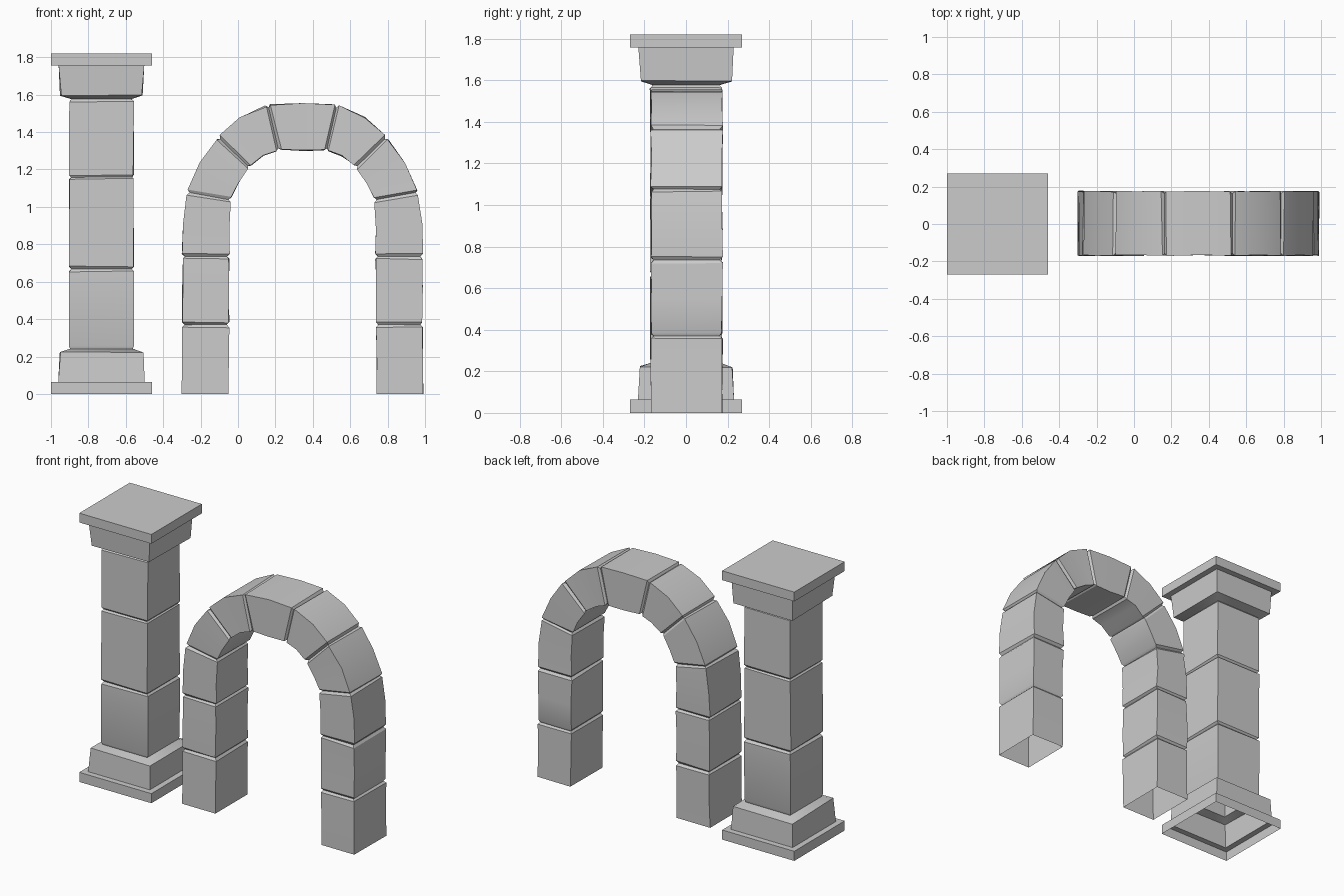
import bpy, bmesh, math, random
from mathutils import Vector

if "Cube" in bpy.data.objects:
    bpy.data.objects.remove(bpy.data.objects["Cube"])

random.seed(4)


def wobble(v, amount):
    return Vector([c + random.uniform(-amount, amount) for c in v])


def loft(name, rings, cap_top=False):
    """Skin a list of four-cornered rings into an open-bottomed shell."""
    bm = bmesh.new()
    loops = [[bm.verts.new(p) for p in ring] for ring in rings]
    for a, b in zip(loops, loops[1:]):
        for i in range(4):
            j = (i + 1) % 4
            bm.faces.new((a[i], a[j], b[j], b[i]))
    if cap_top:
        bm.faces.new(loops[-1])
    bmesh.ops.recalc_face_normals(bm, faces=bm.faces)
    mesh = bpy.data.meshes.new(name)
    bm.to_mesh(mesh)
    bm.free()
    ob = bpy.data.objects.new(name, mesh)
    bpy.context.collection.objects.link(ob)
    bpy.ops.object.select_all(action='DESELECT')
    ob.select_set(True)
    bpy.context.view_layer.objects.active = ob
    bpy.ops.object.shade_smooth_by_angle(angle=math.radians(30))
    return ob


# Pillar: square profile of (half width, height, roughness)
PX = -0.73
profile = [
    (0.27, 0, 0), (0.27, 0.065, 0), (0.231, 0.065, 0), (0.222, 0.222, 0.004),
    (0.166, 0.242, 0.002), (0.174, 0.258, 0.003),
    (0.172, 0.655, 0.003), (0.161, 0.668, 0.001), (0.172, 0.682, 0.003),
    (0.172, 1.15, 0.003), (0.162, 1.159, 0.001), (0.172, 1.17, 0.003),
    (0.172, 1.562, 0.003), (0.16, 1.577, 0.001), (0.218, 1.598, 0.004),
    (0.229, 1.757, 0), (0.27, 1.757, 0), (0.27, 1.82, 0),
]
rings = []
for h, z, rough in profile:
    rings.append([wobble((PX + sx * h, sy * h, z), rough)
                  for sx, sy in ((-1, -1), (1, -1), (1, 1), (-1, 1))])
loft("stone_pillar", rings, cap_top=True)

# Arch: left half stations as (outer x, outer z, inner x, inner z, is_joint)
CX, CY, HALF_DEPTH = 0.345, 0.003, 0.171
left = [
    (-0.300, 0.00, -0.052, 0.00, False),
    (-0.298, 0.18, -0.051, 0.18, False),
    (-0.298, 0.37, -0.048, 0.37, True),
    (-0.296, 0.55, -0.050, 0.55, False),
    (-0.297, 0.735, -0.047, 0.735, True),
    (-0.295, 0.91, -0.049, 0.88, False),
    (-0.270, 1.078, -0.040, 1.037, True),
    (-0.205, 1.235, 0.000, 1.125, False),
    (-0.104, 1.372, 0.060, 1.210, True),
    (0.010, 1.478, 0.135, 1.273, False),
    (0.161, 1.542, 0.217, 1.302, True),
]
right = [(2 * CX - a, b, 2 * CX - c, d, j) for a, b, c, d, j in reversed(left)]
stations = left + [(CX, 1.556, CX, 1.302, False)] + right


def section(outer, inner, half, rough):
    pts = [(outer.x, CY - half, outer.z), (inner.x, CY - half, inner.z),
           (inner.x, CY + half, inner.z), (outer.x, CY + half, outer.z)]
    ring = [wobble(p, rough) for p in pts]
    if max(outer.z, inner.z) == 0:  # feet stay on the ground
        for p in ring:
            p.z = 0
    return ring


rings = []
for ox, oz, ix, iz, joint in stations:
    outer, inner = Vector((ox, 0, oz)), Vector((ix, 0, iz))
    if not joint:
        rings.append(section(outer, inner, HALF_DEPTH, 0.003))
        continue
    # groove between neighbouring stones
    across = (inner - outer).normalized()
    along = Vector((-across.z, 0, across.x)) * 0.013
    rings.append(section(outer - along, inner - along, HALF_DEPTH, 0.004))
    rings.append(section(outer + across * 0.012, inner - across * 0.012,
                         HALF_DEPTH - 0.012, 0.001))
    rings.append(section(outer + along, inner + along, HALF_DEPTH, 0.004))
loft("stone_arch", rings)
